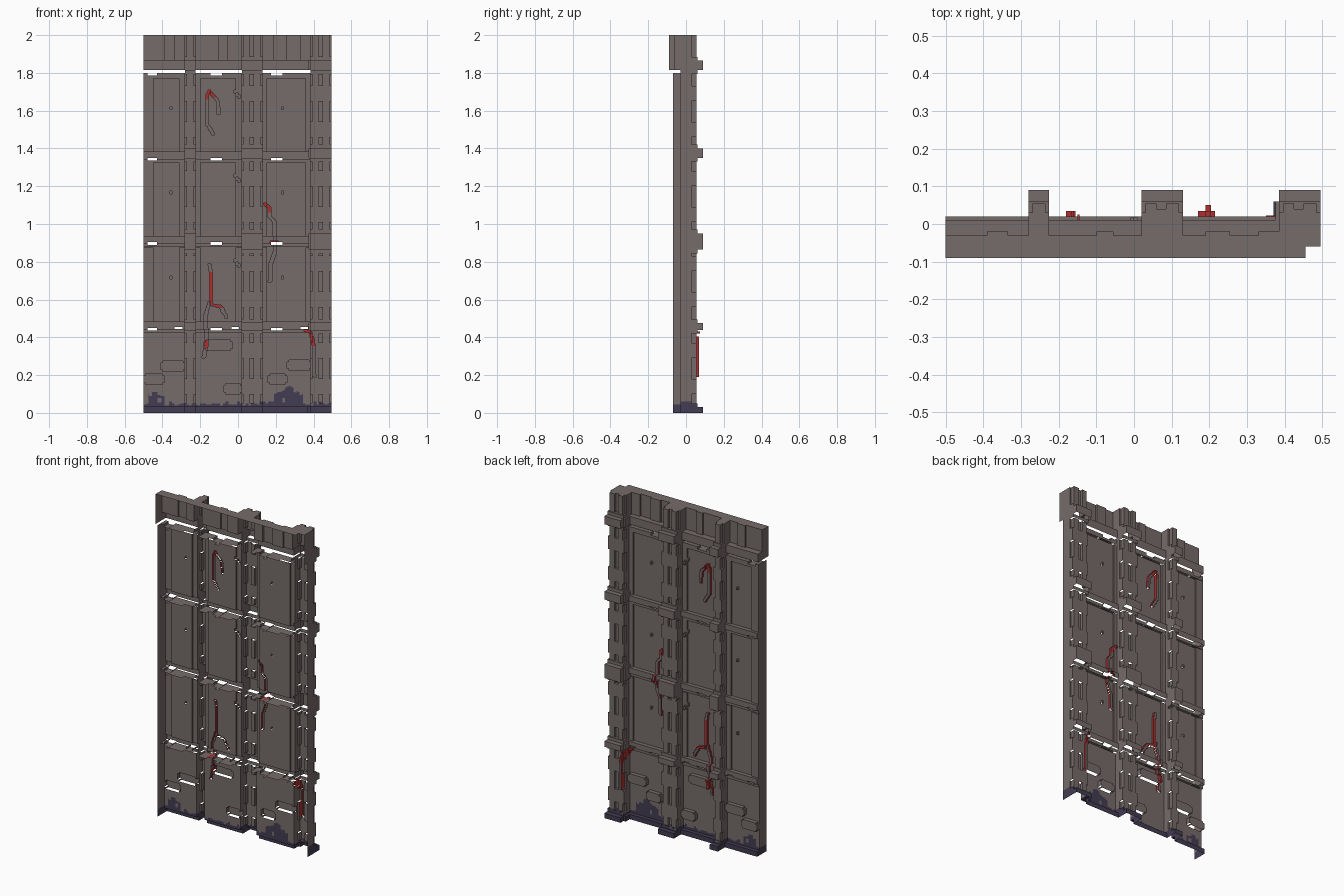
import bpy, random

if "Cube" in bpy.data.objects:
    bpy.data.objects.remove(bpy.data.objects["Cube"])
random.seed(4)

S = 0.005                       # cell size of the stepped relief
NX, NZ = 199, 400
X0 = -0.5
GREY, RED, PURPLE = 0, 1, 2


def make_mat(name, col):
    m = bpy.data.materials.new(name)
    m.diffuse_color = (*col, 1)
    m.use_nodes = True
    m.node_tree.nodes["Principled BSDF"].inputs["Base Color"].default_value = m.diffuse_color
    return m


mats = [make_mat("weathered_grey_brown", (0.18, 0.15, 0.145)),
        make_mat("rust_red", (0.42, 0.03, 0.03)),
        make_mat("dark_purple_dirt", (0.055, 0.045, 0.085))]

# relief map: each cell holds [back surface y, part name, colour] or None for a gap
cell = [[[-0.005, "wall_panels", GREY] for _ in range(NZ)] for _ in range(NX)]


def ix(x):
    return max(0, min(NX, round((x - X0) / S)))


def iz(z):
    return max(0, min(NZ, round(z / S)))


def rect(part, x0, x1, z0, z1, y, mat=GREY, add=False):
    for i in range(ix(x0), ix(x1)):
        for k in range(iz(z0), iz(z1)):
            if y is None:
                cell[i][k] = None
            elif cell[i][k] is None:
                if not add:
                    cell[i][k] = [y, part, mat]
            else:
                cell[i][k] = [cell[i][k][0] + y if add else y, part, mat]


# top beam with lower lip
rect("top_beam", -0.5, 0.5, 1.815, 2.0, -0.03)
rect("top_beam", -0.5, 0.5, 1.815, 1.865, 0.01)

# raised vertical strips on beam and panels
for a, b in [(-0.39, -0.335), (-0.1, -0.055), (0.19, 0.255), (0.33, 0.385)]:
    rect("top_beam", a, b, 1.865, 2.0, 0.01, add=True)
for z0, z1 in [(0.475, 0.875), (0.935, 1.325), (1.375, 1.77)]:
    for a, b in [(-0.5, -0.45), (-0.31, -0.28), (-0.225, -0.2),
                 (-0.01, 0.02), (0.13, 0.15), (0.36, 0.39)]:
        rect("panel_strips", a, b, z0, z1, 0.01, add=True)
    # rivets
    for x in (-0.355, 0.235):
        z = z1 - 0.16
        rect("rivets", x - 0.005, x + 0.005, z - 0.005, z + 0.01, 0.015, add=True)
    for dx, dz in [(-0.02, -0.07), (-0.01, -0.085), (0.0, -0.095)]:
        rect("rivets", dx, dx + 0.01, z1 + dz - 0.01, z1 + dz + 0.01, 0.012, add=True)

# horizontal ledges between the rows
for z in (0.425, 0.88, 1.325):
    rect("ledges", -0.5, 0.5, z + 0.02, z + 0.055, 0.02)
    rect("ledges", -0.5, 0.5, z, z + 0.02, 0.008)
rect("ledges", -0.5, 0.5, 1.77, 1.80, 0.008)
rect("base_strip", -0.5, 0.5, 0, 0.03, 0.02)

# small plates on the lowest row
for a, b, z in [(-0.41, -0.28, 0.22), (-0.18, -0.03, 0.33), (-0.075, 0.02, 0.1),
                (0.26, 0.385, 0.225), (-0.5, -0.39, 0.15), (0.16, 0.26, 0.15)]:
    rect("lower_plates", a, b, z + 0.01, z + 0.045, 0.02)
    rect("lower_plates", a + 0.01, b - 0.01, z, z + 0.055, 0.02)

# open slots under beam and ledges
rect("", -0.5, 0.5, 1.80, 1.815, None)
for a, b in [(-0.48, -0.43), (-0.145, -0.085), (0.175, 0.235)]:
    for z in (0.435, 0.89, 1.335):
        rect("", a, b, z, z + 0.015, None)
    rect("", a, b, 1.785, 1.80, None)
for a, b in [(-0.335, -0.295), (-0.035, 0.005), (0.33, 0.37)]:
    rect("", a, b, 0.445, 0.455, None)

# pillars with stepped profile, filled grooves and collars
PILLARS = [(-0.28, -0.225), (0.02, 0.13), (0.385, 0.495)]
for n, (a, b) in enumerate(PILLARS):
    rect("pillars", a, b, 0, 2.0, 0.03)
    rect("pillars", a + 0.01, b - 0.01, 0, 2.0, 0.055)
    if n:
        rect("pillars", a + 0.04, b - 0.045, 0, 2.0, 0.04)
    for z0 in (0.1, 0.56, 1.01, 1.46):
        for dz in (0, 0.19):
            rect("pillars", a, b, z0 + dz, z0 + dz + 0.08, 0.055)
    for z0, z1 in [(1.815, 1.865), (1.35, 1.4), (0.865, 0.95), (0.44, 0.475), (0, 0.03)]:
        w = 0.01 if z0 else 0.015
        rect("pillar_collars", a, b, z0 - 0.02, z1 + 0.02, 0.06)
        rect("pillar_collars", a - w * (n == 2), b, z0, z1, 0.06)
        rect("pillar_collars", a, b, z0, z1, 0.09)


# rust cracks: thin raised zigzag lines, red on their sides and in red spans
def crack(pts, red0, red1, w=0.015):
    seen = set()
    for (xa, za), (xb, zb) in zip(pts, pts[1:]):
        steps = int(max(abs(xb - xa), abs(zb - za)) / S) + 1
        for s in range(steps + 1):
            t = s / steps
            i0, k0 = ix(xa + (xb - xa) * t - w / 2), iz(za + (zb - za) * t)
            seen |= {(i, k) for i in range(i0, i0 + 3) for k in (k0, k0 + 1)}
    for i, k in seen:
        c = cell[i][k]
        if c:
            z = k * S
            cell[i][k] = [c[0] + 0.015, "rust_cracks", RED if red0 <= z <= red1 else GREY]


crack([(-0.15, 1.7), (-0.165, 1.67), (-0.16, 1.52), (-0.13, 1.47)], 1.66, 1.72)
crack([(-0.145, 1.69), (-0.11, 1.65), (-0.1, 1.58)], 1.67, 1.72)
crack([(0.145, 1.1), (0.165, 1.08), (0.165, 1.04), (0.19, 1.01), (0.2, 0.86),
       (0.175, 0.79), (0.17, 0.69)], 1.06, 1.11)
crack([(0.18, 0.9), (0.205, 0.9)], 0.8, 1.0)
crack([(-0.15, 0.78), (-0.14, 0.72), (-0.14, 0.57), (-0.09, 0.555), (-0.06, 0.5)], 0.555, 0.74)
crack([(-0.15, 0.58), (-0.175, 0.5), (-0.165, 0.38), (-0.18, 0.29)], 0.34, 0.38)
crack([(0.36, 0.43), (0.385, 0.42), (0.4, 0.36), (0.405, 0.19)], 0.355, 0.44)

# dirt creeping up from the floor
jit = 0
for i in range(NX):
    x = X0 + i * S
    if i % 3 == 0:
        jit = random.choice((0, 0.005, 0.01, 0.02))
    top = 0.04 + jit
    if -0.48 < x < -0.39:
        top = 0.09 + jit
    elif 0.19 < x < 0.34:
        top = 0.145 - abs(x - 0.27) * 0.5 - jit
    for k in range(iz(top)):
        hole = 0.05 < k * S < 0.08 and (-0.43 < x < -0.41 or 0.23 < x < 0.25)
        if cell[i][k] and not hole:
            cell[i][k][2] = PURPLE

# turn the relief into one open shell per part (undersides are left open)
shells = {}


def quad(part, mat, pts):
    v, f, m = shells.setdefault(part, ([], [], []))
    f.append(range(len(v), len(v) + 4))
    v.extend(pts)
    m.append(mat)


def X(i):
    return X0 + i * S


def front(k):
    return -0.09 if k >= 363 else -0.07


def wall_mat(c):
    return RED if c[1] == "rust_cracks" else c[2]


# back faces, merged into rectangles
done = set()
for i in range(NX):
    for k in range(NZ):
        c = cell[i][k]
        if c is None or (i, k) in done:
            continue
        k1 = k
        while k1 < NZ and cell[i][k1] == c and (i, k1) not in done:
            k1 += 1
        i1 = i + 1
        while i1 < NX and all(cell[i1][q] == c and (i1, q) not in done for q in range(k, k1)):
            i1 += 1
        done |= {(p, q) for p in range(i, i1) for q in range(k, k1)}
        y = c[0]
        quad(c[1], c[2], [(X(i1), y, k * S), (X(i), y, k * S), (X(i), y, k1 * S), (X(i1), y, k1 * S)])


# side walls along x, merged upward
def step(i, k):
    a = cell[i - 1][k] if i > 0 else [front(k), "", 0]
    b = cell[i][k] if i < NX else [-0.06 if k >= 363 else -0.028, "", 0]
    if not a and not b:
        return None
    ya, yb = (a[0] if a else -0.03), (b[0] if b else -0.03)
    if abs(ya - yb) < 1e-6:
        return None
    hi = a if ya > yb else b
    if not hi or not hi[1]:
        return None
    return (ya, yb, hi[1], wall_mat(hi))


for i in range(NX + 1):
    k = 0
    while k < NZ:
        s, k1 = step(i, k), k + 1
        while k1 < NZ and step(i, k1) == s:
            k1 += 1
        if s:
            x = X(i)
            quad(s[2], s[3], [(x, s[0], k * S), (x, s[1], k * S), (x, s[1], k1 * S), (x, s[0], k1 * S)])
        k = k1


# upward-facing steps and caps, merged sideways
def in_pillar(i):
    return any(a - 0.001 <= X(i) < b - 0.001 for a, b in PILLARS)


def cap(i, k):
    c = cell[i][k - 1]
    if not c:
        return None
    if k == NZ:
        low = -0.09 if X(i) < 0.452 else -0.06
    elif cell[i][k] is None or (k in (iz(1.345), iz(0.9), iz(0.445)) and not in_pillar(i)):
        low = -0.07 if (i // 11) % 3 else -0.045
    else:
        low = cell[i][k][0]
    return (low, c[0], c[1], wall_mat(c)) if low < c[0] - 1e-6 else None


for k in range(1, NZ + 1):
    i = 0
    while i < NX:
        s, i1 = cap(i, k), i + 1
        while i1 < NX and cap(i1, k) == s:
            i1 += 1
        if s:
            z = k * S
            quad(s[2], s[3], [(X(i), s[0], z), (X(i1), s[0], z), (X(i1), s[1], z), (X(i), s[1], z)])
        i = i1

for part, (v, f, m) in shells.items():
    me = bpy.data.meshes.new(part)
    me.from_pydata(v, [], [tuple(q) for q in f])
    for mt in mats:
        me.materials.append(mt)
    me.polygons.foreach_set("material_index", m)
    me.update()
    bpy.context.collection.objects.link(bpy.data.objects.new(part, me))
